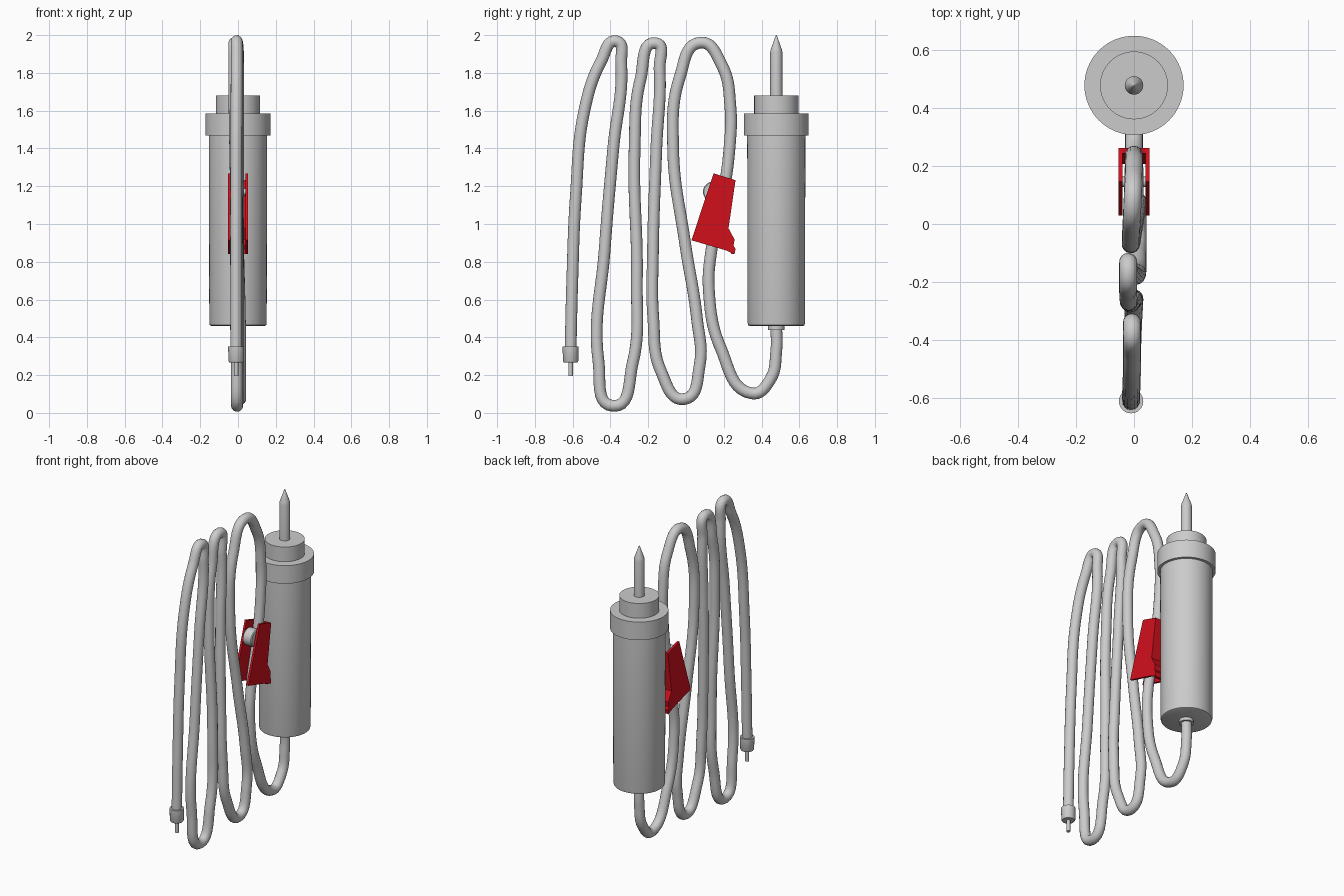
import bpy, bmesh, math
from mathutils import Matrix, Vector

if "Cube" in bpy.data.objects:
    bpy.data.objects.remove(bpy.data.objects["Cube"])

red = bpy.data.materials.new("clamp_red")
red.diffuse_color = (0.65, 0.005, 0.012, 1)
red.use_nodes = True
red.node_tree.nodes["Principled BSDF"].inputs["Base Color"].default_value = red.diffuse_color


def finish(name, bm, mat=None, angle=30):
    bmesh.ops.recalc_face_normals(bm, faces=bm.faces)
    me = bpy.data.meshes.new(name)
    bm.to_mesh(me)
    bm.free()
    ob = bpy.data.objects.new(name, me)
    bpy.context.collection.objects.link(ob)
    if mat:
        me.materials.append(mat)
    bpy.ops.object.select_all(action='DESELECT')
    ob.select_set(True)
    bpy.context.view_layer.objects.active = ob
    bpy.ops.object.shade_smooth_by_angle(angle=math.radians(angle))
    return ob


def lathe(name, profile, centre, segs=48, matrix=Matrix()):
    """Closed solid of revolution around z from (radius, z) points."""
    bm = bmesh.new()
    rings = []
    for r, z in profile:
        rings.append([bm.verts.new((r * math.cos(2 * math.pi * i / segs),
                                    r * math.sin(2 * math.pi * i / segs), z))
                      for i in range(segs)])
    for a, b in zip(rings, rings[1:]):
        for i in range(segs):
            j = (i + 1) % segs
            bm.faces.new((a[i], a[j], b[j], b[i]))
    bm.faces.new(rings[0][::-1])
    bm.faces.new(rings[-1])
    bm.transform(Matrix.Translation(centre) @ matrix)
    return finish(name, bm)


def prism(name, outline, x0, x1, mat):
    """Extrude a (y, z) outline between two x planes."""
    bm = bmesh.new()
    f = bm.faces.new([bm.verts.new((x0, y, z)) for y, z in outline])
    ext = bmesh.ops.extrude_face_region(bm, geom=[f])
    bmesh.ops.translate(bm, vec=(x1 - x0, 0, 0),
                        verts=[v for v in ext["geom"] if isinstance(v, bmesh.types.BMVert)])
    return finish(name, bm, mat)


# drip chamber: body, collar, upper cap, spike and outlet
axis = (0, 0.478, 0)
lathe("chamber_body", [(0.14, 0.46), (0.149, 0.464), (0.152, 0.476), (0.154, 1.48)], axis, 64)
lathe("chamber_collar", [(0.171, 1.468), (0.171, 1.585)], axis, 64)
lathe("chamber_cap", [(0.117, 1.57), (0.117, 1.68)], axis, 64)
lathe("spike", [(0.032, 1.66), (0.032, 1.91), (0.029, 1.925), (0.004, 1.995), (0.001, 2.0)], axis, 32)
lathe("chamber_outlet", [(0.043, 0.44), (0.043, 0.47)], axis, 32)

# looped tube, (x, y, z)
path = [
    (0, 0.478, 0.46), (0, 0.478, 0.33), (0, 0.445, 0.175), (0, 0.35, 0.103),
    (0, 0.185, 0.34), (0, 0.121, 0.65), (0, 0.136, 0.87), (0, 0.19, 1.12),
    (0, 0.23, 1.4), (0, 0.235, 1.62), (0, 0.19, 1.84), (-0.005, 0.075, 1.96),
    (-0.01, -0.032, 1.78), (-0.01, -0.068, 1.4), (0, -0.005, 0.9),
    (0.01, 0.058, 0.5), (0.012, 0.072, 0.25), (0.012, -0.01, 0.073),
    (0.012, -0.132, 0.22), (0.01, -0.173, 0.5), (0, -0.175, 0.85),
    (-0.015, -0.157, 1.4), (-0.02, -0.14, 1.82), (-0.02, -0.16, 1.957),
    (-0.02, -0.24, 1.77), (-0.015, -0.272, 1.4), (0, -0.26, 0.7),
    (0, -0.283, 0.26), (-0.005, -0.385, 0.037), (-0.007, -0.463, 0.27),
    (-0.007, -0.43, 0.87), (-0.007, -0.385, 1.4), (-0.007, -0.343, 1.85),
    (-0.007, -0.368, 1.967), (-0.007, -0.45, 1.86), (-0.008, -0.538, 1.6),
    (-0.01, -0.583, 1.15), (-0.01, -0.602, 0.7), (-0.01, -0.611, 0.34)]
cu = bpy.data.curves.new("tube", 'CURVE')
cu.dimensions = '3D'
cu.bevel_depth = 0.031
cu.bevel_resolution = 6
cu.use_fill_caps = True
sp = cu.splines.new('BEZIER')
sp.resolution_u = 10
sp.bezier_points.add(len(path) - 1)
for p, co in zip(sp.bezier_points, path):
    p.co = co
    p.handle_left_type = p.handle_right_type = 'AUTO'
bpy.context.collection.objects.link(bpy.data.objects.new("tube", cu))

# end connector and its pin
end = (-0.01, -0.611, 0)
lathe("end_connector", [(0.037, 0.268), (0.041, 0.275), (0.042, 0.352)], end, 32)
lathe("end_pin", [(0.012, 0.195), (0.012, 0.28)], end, 20)

# roller clamp: two side plates joined by a wall that follows the back edge
back = [(0.262, 1.232), (0.225, 0.977), (0.257, 0.918), (0.252, 0.885), (0.262, 0.868), (0.257, 0.84)]
plate = [(0.146, 1.268)] + back + [(0.21, 0.861), (0.029, 0.914)]
for side, s in (("left", -1), ("right", 1)):
    prism("clamp_plate_" + side, plate, s * 0.040, s * 0.054, red)
wall = back + [(y - 0.018, z) for y, z in reversed(back)]
prism("clamp_back_wall", wall, -0.042, 0.042, red)

# thumb roller with an axle running between the plates
turn = Matrix.Rotation(math.pi / 2, 4, 'Y')
lathe("clamp_roller", [(0.05, -0.032), (0.055, -0.027), (0.055, 0.027), (0.05, 0.032)],
      (0, 0.145, 1.17), 32, turn)
lathe("clamp_axle", [(0.018, -0.045), (0.018, 0.045)], (0, 0.145, 1.17), 20, turn)
